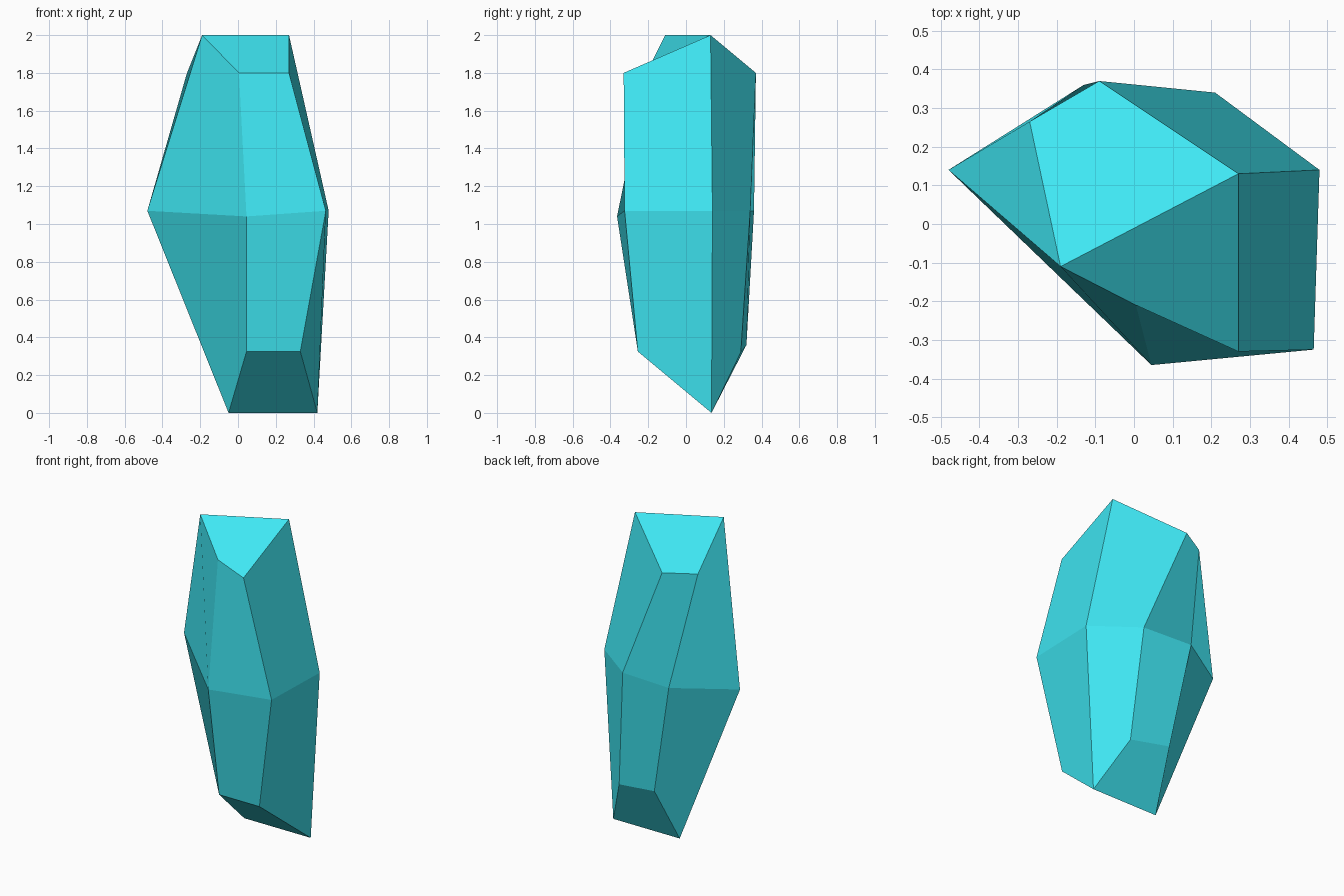
import bpy
import bmesh

if "Cube" in bpy.data.objects:
    bpy.data.objects.remove(bpy.data.objects["Cube"])

# Three six-sided rings, counterclockwise from the left corner.
# Corners 0 and 3 of the end rings form the ridge lines of the tips.
RINGS = [
    # top
    [(-.19, -.11, 2.0), (.005, -.21, 1.8), (.27, -.33, 1.8),
     (.27, .13, 2.0), (-.09, .37, 1.8), (-.27, .265, 1.8)],
    # girdle
    [(-.48, .14, 1.07), (.045, -.365, 1.04), (.465, -.325, 1.07),
     (.48, .14, 1.07), (.21, .34, 1.07), (-.13, .36, 1.07)],
    # bottom
    [(-.05, .135, 0), (.045, -.255, .325), (.33, -.255, .325),
     (.42, .135, 0), (.27, .29, .32), (0, .32, .36)],
]

bm = bmesh.new()
rings = [[bm.verts.new(p) for p in ring] for ring in RINGS]

# side facets between neighbouring rings
for upper, lower in zip(rings, rings[1:]):
    for i in range(6):
        j = (i + 1) % 6
        bm.faces.new((upper[i], lower[i], lower[j], upper[j]))

# two sloping facets on each tip
top, bottom = rings[0], rings[-1]
for order in ((1, 2, 3, 0), (0, 3, 4, 5)):
    bm.faces.new([top[i] for i in order])
for order in ((3, 2, 1, 0), (5, 4, 3, 0)):
    bm.faces.new([bottom[i] for i in order])

mesh = bpy.data.meshes.new("crystal")
bm.to_mesh(mesh)
bm.free()
crystal = bpy.data.objects.new("crystal", mesh)
bpy.context.collection.objects.link(crystal)

# cyan crystal colour
mat = bpy.data.materials.new("cyan_crystal")
mat.diffuse_color = (0.05, 0.80, 0.90, 1)
mat.use_nodes = True
mat.node_tree.nodes["Principled BSDF"].inputs["Base Color"].default_value = mat.diffuse_color
mesh.materials.append(mat)
